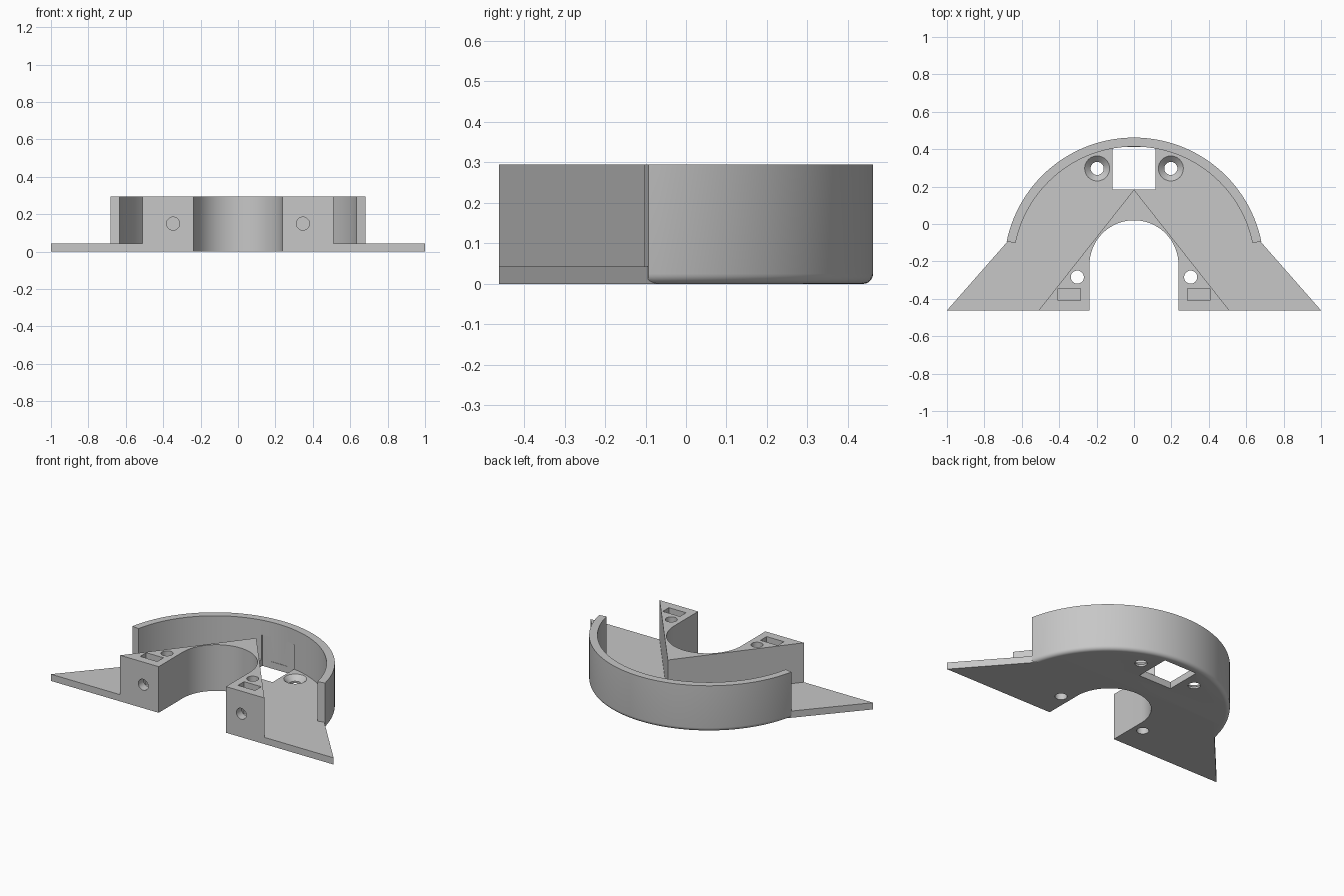
import bpy, bmesh
from math import sin, cos, pi

HEIGHT, PLATE, FRONT = 0.295, 0.043, -0.462
CENTRE_Y, OUTER, INNER = -0.233, 0.695, 0.647

cube = bpy.data.objects.get("Cube")
if cube:
    bpy.data.objects.remove(cube, do_unlink=True)

grey = bpy.data.materials.new("plain grey")
grey.use_nodes = True
colour = (0.57, 0.57, 0.57, 1)
grey.diffuse_color = colour
grey.node_tree.nodes["Principled BSDF"].inputs["Base Color"].default_value = colour


def make(name, bm):
    bmesh.ops.recalc_face_normals(bm, faces=bm.faces)
    mesh = bpy.data.meshes.new(name)
    bm.to_mesh(mesh)
    bm.free()
    mesh.materials.append(grey)
    obj = bpy.data.objects.new(name, mesh)
    bpy.context.collection.objects.link(obj)
    return obj


def loft(name, rings):
    """Closed solid through matching rings of points, capped at both ends."""
    bm = bmesh.new()
    loops = [[bm.verts.new(p) for p in ring] for ring in rings]
    for a, b in zip(loops, loops[1:]):
        for i in range(len(a)):
            j = (i + 1) % len(a)
            bm.faces.new((a[i], a[j], b[j], b[i]))
    bm.faces.new(loops[0])
    bm.faces.new(loops[-1])
    return make(name, bm)


def prism(name, outline, low, high):
    return loft(name, [[(x, y, z) for x, y in outline] for z in (low, high)])


def box(name, x1, x2, y1, y2, low, high):
    return prism(name, [(x1, y1), (x2, y1), (x2, y2), (x1, y2)], low, high)


def circle(x, y, r, steps):
    return [(x + r * cos(2 * pi * i / steps), y + r * sin(2 * pi * i / steps))
            for i in range(steps)]


def lathe(name, profile, x, y, steps):
    return loft(name, [[(px, py, z) for px, py in circle(x, y, r, steps)]
                       for r, z in profile])


def combine(target, tool, operation):
    mod = target.modifiers.new(operation.title(), "BOOLEAN")
    mod.operation, mod.solver, mod.object = operation, "EXACT", tool
    bpy.context.view_layer.objects.active = target
    bpy.ops.object.modifier_apply(modifier=mod.name)
    bpy.data.objects.remove(tool, do_unlink=True)


# Curved wall and floor with a rounded lower rim
R = 0.025
rim = [(OUTER - R + R * sin(a * pi / 12), R - R * cos(a * pi / 12)) for a in range(7)]
bracket = lathe("mounting_bracket",
                rim + [(OUTER, HEIGHT), (INNER, HEIGHT), (INNER, PLATE)],
                0, CENTRE_Y, 128)

# Square window through the floor
combine(bracket, box("window_cutter", -0.115, 0.115, 0.185, 0.411, -0.1, 0.2), "DIFFERENCE")

# Radial ends of the wall
combine(bracket, prism("wall_trim", [(0, CENTRE_Y), (-1, CENTRE_Y + 0.206), (-1, -1.2),
                                     (1, -1.2), (1, CENTRE_Y + 0.206)], -0.5, 0.5),
        "DIFFERENCE")

# Flat wings and the raised wedge block
combine(bracket, prism("wings", [(-1, FRONT), (1, FRONT), (0.55, 0.05), (-0.55, 0.05)],
                       0, PLATE), "UNION")
combine(bracket, prism("wedge_block", [(-0.51, FRONT), (0.51, FRONT), (0, 0.184)],
                       0.02, HEIGHT), "UNION")

# Arched central opening
arch = [(0.238 * cos(i * pi / 40), -0.218 + 0.238 * sin(i * pi / 40)) for i in range(41)]
combine(bracket, prism("arch_cutter", [(0.238, -0.7)] + arch + [(-0.238, -0.7)], -0.1, 0.5),
        "DIFFERENCE")

for side in (-1, 1):
    # Countersunk floor hole
    combine(bracket, lathe("countersink_cutter",
                           [(0.035, -0.1), (0.035, 0.012), (0.067, PLATE), (0.067, 0.1)],
                           side * 0.197, 0.297, 32), "DIFFERENCE")
    # Vertical screw hole through the block
    combine(bracket, lathe("screw_cutter", [(0.035, -0.1), (0.035, 0.5)],
                           side * 0.303, -0.284, 32), "DIFFERENCE")
    # Nut pocket in the top
    x1, x2 = sorted((side * 0.285, side * 0.407))
    combine(bracket, box("pocket_cutter", x1, x2, -0.408, -0.346, 0.09, 0.5), "DIFFERENCE")
    # Blind screw hole in the front face
    bore = prism("front_hole_cutter", circle(side * 0.347, 0.15, 0.035, 32), 0.35, 0.6)
    bore.rotation_euler.x = pi / 2
    bpy.context.view_layer.update()
    combine(bracket, bore, "DIFFERENCE")

# Smooth curves, crisp edges
bpy.ops.object.select_all(action="DESELECT")
bracket.select_set(True)
bpy.context.view_layer.objects.active = bracket
bpy.ops.object.shade_smooth_by_angle(angle=pi / 6)
